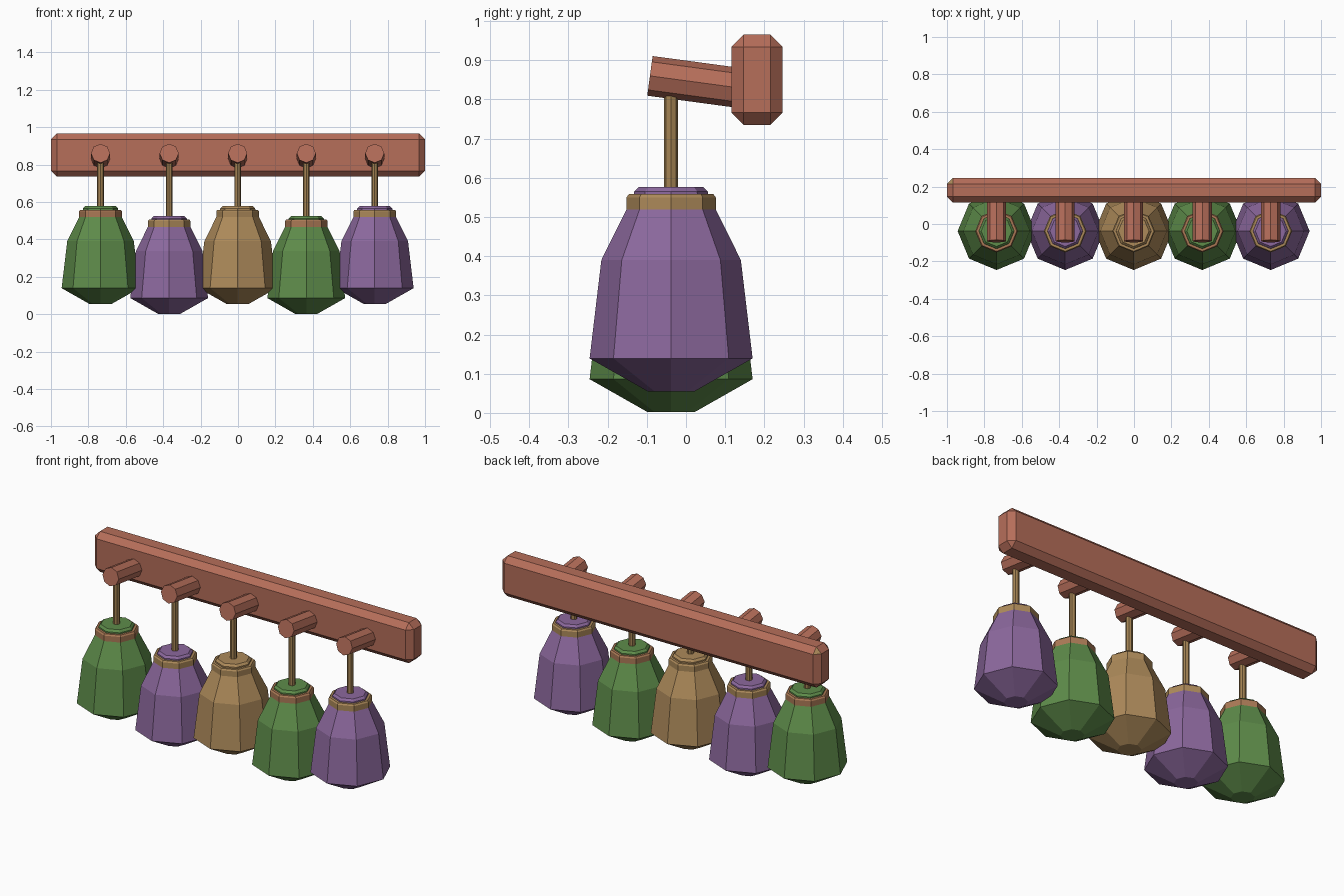
import bpy, bmesh, math
from mathutils import Matrix, Vector

if "Cube" in bpy.data.objects:
    bpy.data.objects.remove(bpy.data.objects["Cube"])


def material(name, rgb):
    m = bpy.data.materials.new(name)
    lin = [((c / 255 + 0.055) / 1.055) ** 2.4 for c in rgb]
    m.diffuse_color = (*lin, 1)
    m.use_nodes = True
    m.node_tree.nodes["Principled BSDF"].inputs["Base Color"].default_value = m.diffuse_color
    return m


WOOD = material("red_brown_wood", (182, 110, 90))
GREEN = material("green_glaze", (94, 140, 74))
PURPLE = material("purple_glaze", (140, 104, 157))
TAN = material("tan_glaze", (173, 138, 90))
ROD = material("rod_tan", (165, 132, 84))
COPPER = material("copper_tan", (172, 122, 86))


def finish(bm, name, *mats):
    bmesh.ops.recalc_face_normals(bm, faces=bm.faces[:])
    mesh = bpy.data.meshes.new(name)
    bm.to_mesh(mesh)
    bm.free()
    for m in mats:
        mesh.materials.append(m)
    ob = bpy.data.objects.new(name, mesh)
    bpy.context.collection.objects.link(ob)
    return ob


def lathe(name, profile, x, y, mat, sides=8):
    """Closed stack of polygon rings, with corners on the x and y axes."""
    bm = bmesh.new()
    rings = []
    for r, z in profile:
        rings.append([bm.verts.new((x + r * math.cos(i * math.tau / sides),
                                    y + r * math.sin(i * math.tau / sides), z))
                      for i in range(sides)])
    for a, b in zip(rings, rings[1:]):
        for i in range(sides):
            j = (i + 1) % sides
            bm.faces.new((a[i], a[j], b[j], b[i]))
    bm.faces.new(rings[0])
    bm.faces.new(rings[-1])
    return finish(bm, name, mat)


# Back board with chamfered edges and one tan chipped corner
bm = bmesh.new()
bmesh.ops.create_cube(bm, size=1)
bmesh.ops.scale(bm, vec=(2, 0.13, 0.23), verts=bm.verts)
bmesh.ops.translate(bm, vec=(0, 0.181, 0.85), verts=bm.verts)
bmesh.ops.bevel(bm, geom=bm.edges[:], offset=0.031, segments=1,
                affect='EDGES', profile=0.5)
for f in bm.faces:
    c = f.calc_center_median()
    if len(f.verts) == 3 and c.x < 0 and c.y > 0.181 and c.z > 0.85:
        f.material_index = 1
finish(bm, "back_board", WOOD, TAN)

# Five pegs, each with a hanging rod and a bell-shaped cup
Y = -0.038
cups = [(-0.735, 0.053, GREEN, COPPER), (-0.368, 0, PURPLE, TAN),
        (-0.002, 0.053, TAN, TAN), (0.365, 0, GREEN, COPPER),
        (0.731, 0.053, PURPLE, TAN)]
for n, (x, dz, glaze, trim) in enumerate(cups, 1):
    # peg, tilted up towards the front
    start, end = Vector((x, 0.16, 0.826)), Vector((x, -0.092, 0.86))
    d = end - start
    bm = bmesh.new()
    bmesh.ops.create_cone(bm, cap_ends=True, segments=8, radius1=0.051,
                          radius2=0.051, depth=d.length)
    rot = Matrix.Rotation(math.acos(d.normalized().z), 4, 'X')
    bmesh.ops.transform(bm, verts=bm.verts,
                        matrix=Matrix.Translation((start + end) / 2) @ rot)
    finish(bm, f"peg_{n}", WOOD)

    lathe(f"hanging_rod_{n}", [(0.018, 0.51 + dz), (0.018, 0.83)], x, Y, ROD)
    lathe(f"cup_body_{n}",
          [(0.06, dz + 0.002), (0.208, dz + 0.086), (0.178, dz + 0.337),
           (0.112, dz + 0.47)], x, Y, glaze)
    lathe(f"cup_collar_{n}",
          [(0.114, dz + 0.462), (0.114, dz + 0.497), (0.108, dz + 0.505)],
          x, Y, trim)
    lathe(f"cup_cap_{n}",
          [(0.096, dz + 0.49), (0.094, dz + 0.512), (0.082, dz + 0.524)],
          x, Y, glaze)
